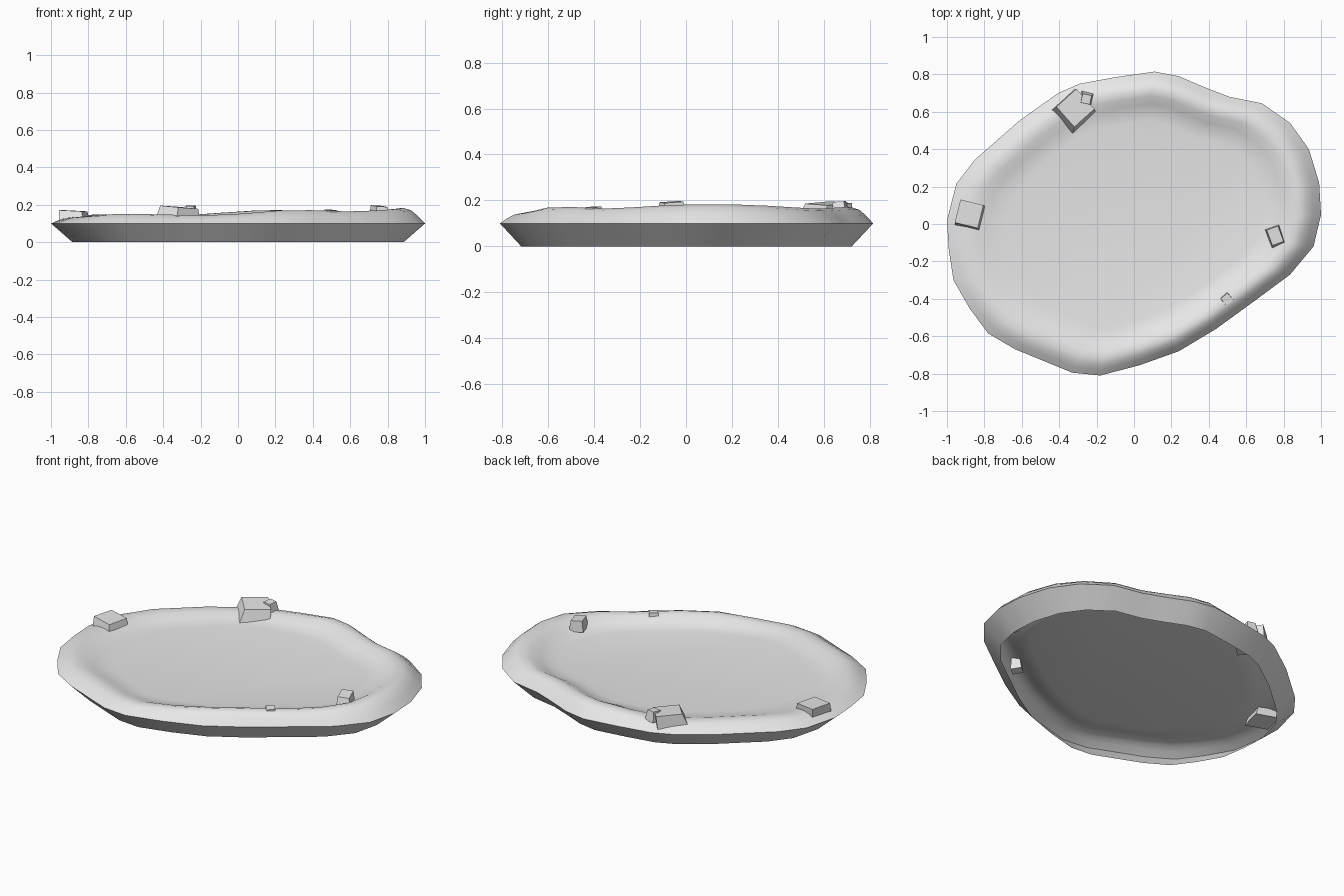
import bpy, bmesh, math
from mathutils import Matrix, Vector

if "Cube" in bpy.data.objects:
    bpy.data.objects.remove(bpy.data.objects["Cube"])

snow = bpy.data.materials.new("pale grey ice")
snow.diffuse_color = (0.8, 0.8, 0.8, 1)
snow.use_nodes = True
snow.node_tree.nodes["Principled BSDF"].inputs["Base Color"].default_value = snow.diffuse_color

# Irregular floe outline seen from above, counter-clockwise
RIM = [(1.0, .05), (.99, .22), (.935, .4), (.835, .54), (.685, .645), (.51, .68),
       (.38, .73), (.24, .79), (.11, .815), (-.1, .785), (-.29, .75), (-.405, .70),
       (-.61, .555), (-.85, .345), (-.95, .215), (-1.0, .02), (-.99, -.14),
       (-.965, -.3), (-.88, -.45), (-.78, -.585), (-.635, -.67), (-.33, -.795),
       (-.18, -.81), (.03, -.755), (.24, -.68), (.44, -.56), (.66, -.40),
       (.835, -.27), (.96, -.12)]
# Snow bank cross-section: outline scale, share of bank height
BANK = [(1, 0), (.96, .5), (.925, .85), (.885, 1), (.84, .85), (.79, .45),
        (.74, .15), (.68, 0)]
RIM_Z, FLOOR_Z = .10, .115


def finish(name, bm, smooth):
    mesh = bpy.data.meshes.new(name)
    bm.to_mesh(mesh)
    bm.free()
    mesh.materials.append(snow)
    ob = bpy.data.objects.new(name, mesh)
    bpy.context.collection.objects.link(ob)
    if smooth:
        bpy.context.view_layer.objects.active = ob
        ob.select_set(True)
        bpy.ops.object.shade_smooth_by_angle(angle=math.radians(40))
        ob.select_set(False)
    return ob


def bank_height(x, y):
    a = math.atan2(y, x)
    return .058 + .018 * math.cos(a - .1) + .008 * math.sin(5 * a + .9)


def bridge(bm, a, b):
    n = len(a)
    for i in range(n):
        j = (i + 1) % n
        bm.faces.new((a[i], a[j], b[j], b[i]))


# Sloping side wall, open underneath
bm = bmesh.new()
low = [bm.verts.new((x * .885, y * .885, 0)) for x, y in RIM]
top = [bm.verts.new((x, y, RIM_Z)) for x, y in RIM]
bridge(bm, low, top)
finish("floe_side", bm, True)

# Snow top: raised soft bank around a shallow flat middle
bm = bmesh.new()
rings = []
for s, share in BANK:
    base = RIM_Z if s > .9 else FLOOR_Z
    rings.append([bm.verts.new((x * s, y * s, base + (bank_height(x, y) - base + RIM_Z) * share))
                  for x, y in RIM])
for a, b in zip(rings, rings[1:]):
    bridge(bm, a, b)
bm.faces.new(rings[-1])
finish("snow_top", bm, True)


# Ice chunks: tapered, tilted blocks
def chunk(name, loc, size, turn, tilt=(0, 0), taper=.8, shift=(0, 0)):
    bm = bmesh.new()
    bmesh.ops.create_cube(bm, size=1)
    for v in bm.verts:
        if v.co.z > 0:
            v.co.x = v.co.x * taper + shift[0]
            v.co.y = v.co.y * taper + shift[1]
    m = (Matrix.Translation(Vector(loc)) @ Matrix.Rotation(math.radians(turn), 4, 'Z')
         @ Matrix.Rotation(math.radians(tilt[0]), 4, 'X')
         @ Matrix.Rotation(math.radians(tilt[1]), 4, 'Y')
         @ Matrix.Diagonal((size[0], size[1], size[2], 1)))
    bm.transform(m)
    finish(name, bm, False)


chunk("ice_chunk_left", (-.87, .04, .13), (.14, .14, .075), -14, (0, 3), .9, (-.12, .08))
chunk("ice_chunk_back_large", (-.32, .60, .15), (.17, .17, .075), -48, (-3, 4), .85, (-.08, .1))
chunk("ice_chunk_back_small", (-.255, .67, .165), (.065, .065, .06), -12, (4, 0), .75)
chunk("ice_chunk_right", (.76, -.07, .16), (.08, .11, .065), 20, (4, 3), .8, (-.05, .1))
chunk("ice_chunk_front", (.495, -.40, .135), (.06, .06, .075), 40, (5, 0), .8)
